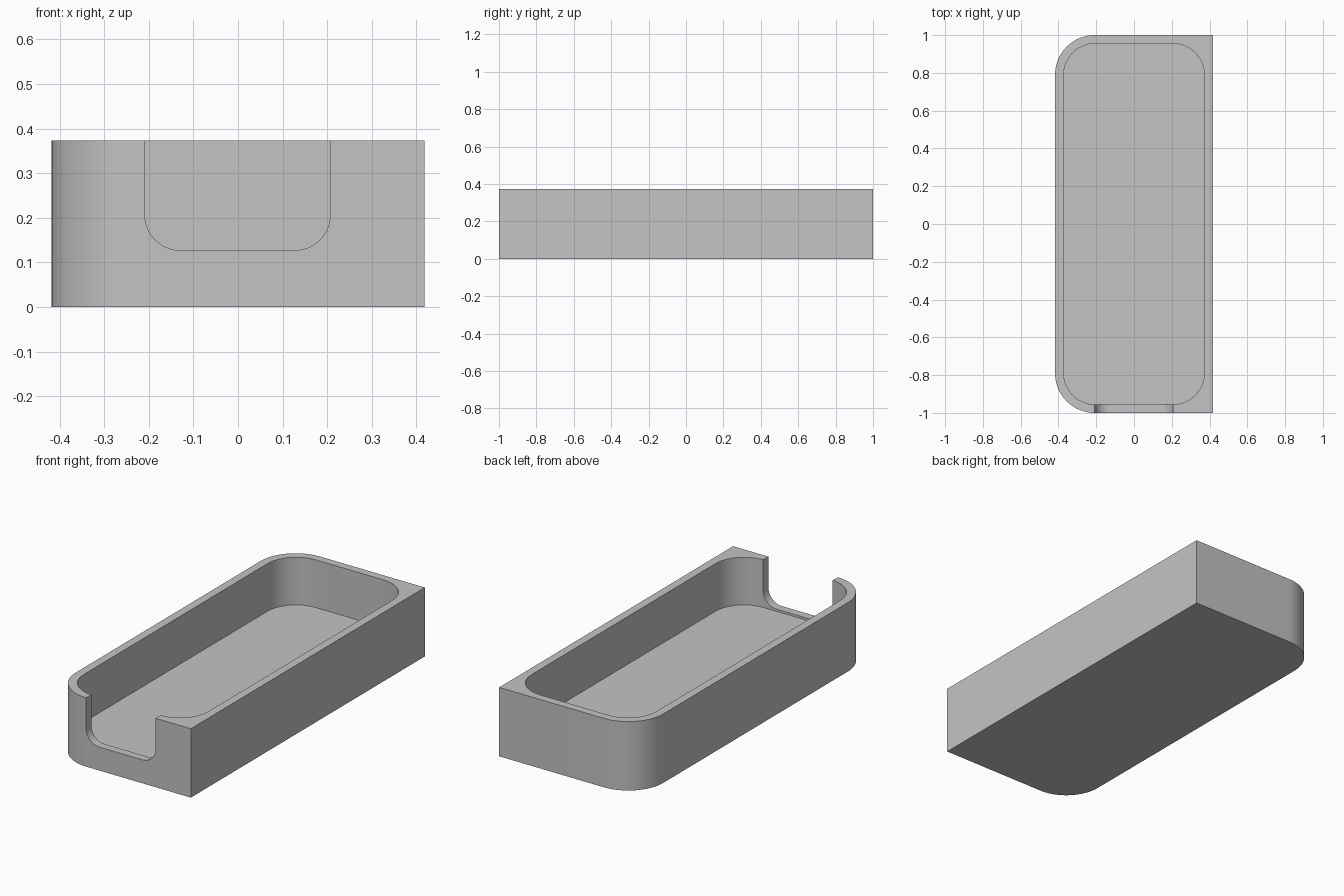
import bpy
import bmesh
import math
from mathutils import Vector

cube = bpy.data.objects.get("Cube")
if cube:
    bpy.data.objects.remove(cube, do_unlink=True)

HALF_X, HALF_Y, HEIGHT = 0.418, 1.0, 0.373
FLOOR, NOTCH_SILL = 0.115, 0.127

grey = bpy.data.materials.new("light_grey")
grey.use_nodes = True
grey.diffuse_color = (0.55, 0.55, 0.55, 1)
grey.node_tree.nodes["Principled BSDF"].inputs["Base Color"].default_value = grey.diffuse_color


def rounded_rect(u0, u1, v0, v1, radii, steps=20):
    """Counter-clockwise outline; radii start at the (u1, v1) corner."""
    points = []
    corners = [(u1, v1, -1, -1), (u0, v1, 1, -1), (u0, v0, 1, 1), (u1, v0, -1, 1)]
    for i, ((u, v, du, dv), r) in enumerate(zip(corners, radii)):
        if r == 0:
            points.append((u, v))
            continue
        for k in range(steps + 1):
            a = math.pi / 2 * (i + k / steps)
            points.append((u + du * r + r * math.cos(a), v + dv * r + r * math.sin(a)))
    return points


def prism(name, outline, place, direction):
    """Extrude an outline, placed in space by a function, along a vector."""
    bm = bmesh.new()
    face = bm.faces.new([bm.verts.new(place(u, v)) for u, v in outline])
    new = bmesh.ops.extrude_face_region(bm, geom=[face])["geom"]
    moved = [g for g in new if isinstance(g, bmesh.types.BMVert)]
    bmesh.ops.translate(bm, verts=moved, vec=Vector(direction))
    bmesh.ops.recalc_face_normals(bm, faces=bm.faces)
    mesh = bpy.data.meshes.new(name)
    bm.to_mesh(mesh)
    bm.free()
    mesh.materials.append(grey)
    obj = bpy.data.objects.new(name, mesh)
    bpy.context.collection.objects.link(obj)
    return obj


# Outer block: rounded on one long side, square on the other
tray = prism("tray", rounded_rect(-HALF_X, HALF_X, -HALF_Y, HALF_Y, (0, 0.21, 0.21, 0)),
             lambda u, v: (u, v, 0), (0, 0, HEIGHT))

# Cavity, and the front notch with rounded lower corners
cavity = prism("cavity_cutter", rounded_rect(-0.373, 0.373, -0.956, 0.956, (0.17,) * 4),
               lambda u, v: (u, v, FLOOR), (0, 0, 0.5))
notch = prism("notch_cutter", rounded_rect(-0.209, 0.207, NOTCH_SILL, 0.6, (0, 0, 0.08, 0.08)),
              lambda u, v: (u, -1.1, v), (0, 0.2, 0))

# Cut both out of the block, then remove the cutters
bpy.context.view_layer.objects.active = tray
for cutter in (cavity, notch):
    cutter.hide_render = True
    mod = tray.modifiers.new("cut", "BOOLEAN")
    mod.operation = "DIFFERENCE"
    mod.solver = "EXACT"
    mod.object = cutter
    bpy.ops.object.modifier_apply(modifier=mod.name)
    bpy.data.objects.remove(cutter, do_unlink=True)

bpy.ops.object.select_all(action="DESELECT")
tray.select_set(True)
bpy.ops.object.shade_smooth_by_angle(angle=math.radians(30))
